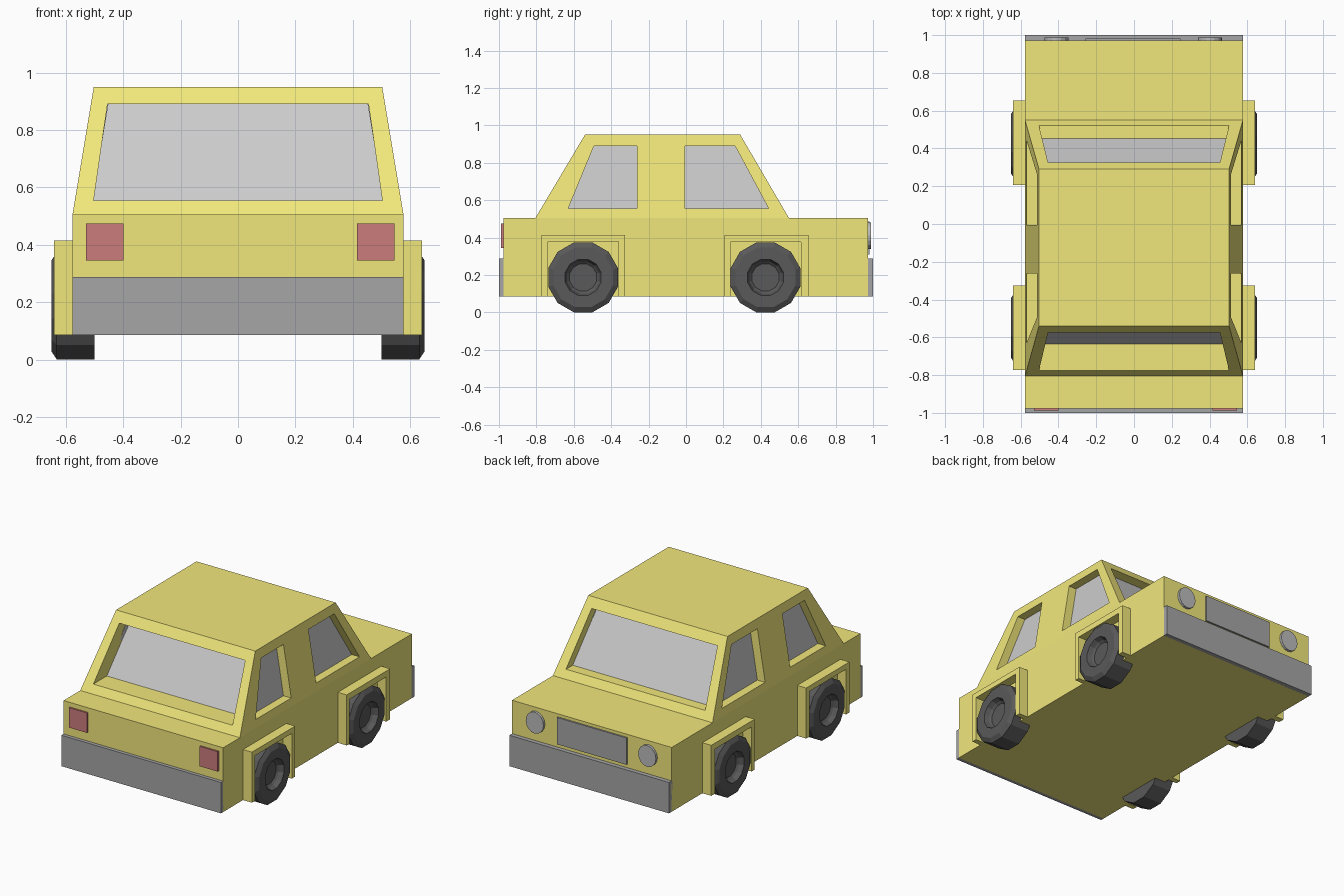
import bpy, bmesh, math
from mathutils import Vector

if "Cube" in bpy.data.objects:
    bpy.data.objects.remove(bpy.data.objects["Cube"])


def material(name, r, g, b):
    m = bpy.data.materials.new(name)
    m.diffuse_color = (r, g, b, 1)
    m.use_nodes = True
    m.node_tree.nodes["Principled BSDF"].inputs["Base Color"].default_value = m.diffuse_color
    return m


YELLOW = material("yellow paint", 0.88, 0.80, 0.20)
TRIM = material("grey trim", 0.38, 0.38, 0.38)
RUBBER = material("dark rubber", 0.10, 0.10, 0.10)
RED = material("red lens", 0.60, 0.20, 0.20)
GLASS = material("glass", 0.56, 0.56, 0.56)
LAMP = material("lamp", 0.50, 0.50, 0.50)


def finish(name, bm, mat):
    bmesh.ops.recalc_face_normals(bm, faces=bm.faces)
    me = bpy.data.meshes.new(name)
    bm.to_mesh(me)
    bm.free()
    ob = bpy.data.objects.new(name, me)
    bpy.context.collection.objects.link(ob)
    if mat:
        me.materials.append(mat)
    return ob


def prism(name, pts, vec, mat=None):
    """Polygon swept along a vector."""
    bm = bmesh.new()
    face = bm.faces.new([bm.verts.new(p) for p in pts])
    ext = bmesh.ops.extrude_face_region(bm, geom=[face], use_keep_orig=True)
    moved = [g for g in ext["geom"] if isinstance(g, bmesh.types.BMVert)]
    bmesh.ops.translate(bm, verts=moved, vec=Vector(vec))
    return finish(name, bm, mat)


def box(name, x0, x1, y0, y1, z0, z1, mat):
    return prism(name, [(x0, y0, z0), (x1, y0, z0), (x1, y1, z0), (x0, y1, z0)],
                 (0, 0, z1 - z0), mat)


def lathe_x(name, profile, sides, centre, side, mat):
    """(x, radius) profile turned about the x axis; side = +1 or -1."""
    bm = bmesh.new()
    rings = []
    for x, r in profile:
        rings.append([bm.verts.new((side * x,
                                    centre[0] + r * math.cos(math.tau * (i + .5) / sides),
                                    centre[1] + r * math.sin(math.tau * (i + .5) / sides)))
                      for i in range(sides)])
    for a, b in zip(rings, rings[1:]):
        for i in range(sides):
            j = (i + 1) % sides
            bm.faces.new((a[i], a[j], b[j], b[i]))
    bm.faces.new(rings[0])
    bm.faces.new(rings[-1])
    return finish(name, bm, mat)


# Lower body and bumpers
W = 0.577
box("body", -W, W, -0.977, 0.972, 0.085, 0.505, YELLOW)
box("rear_bumper", -W, W, -1.0, -0.97, 0.085, 0.287, TRIM)
box("front_bumper", -W, W, 0.965, 1.0, 0.085, 0.287, TRIM)

# Tapered cabin
Z0, Z1 = 0.505, 0.95
bm = bmesh.new()
low = [bm.verts.new(p) for p in [(-W, -.805, Z0), (W, -.805, Z0), (W, .55, Z0), (-W, .55, Z0)]]
top = [bm.verts.new(p) for p in [(-.503, -.54, Z1), (.503, -.54, Z1), (.503, .29, Z1), (-.503, .29, Z1)]]
bm.faces.new(low)
bm.faces.new(top)
for i in range(4):
    j = (i + 1) % 4
    bm.faces.new((low[i], low[j], top[j], top[i]))
cabin = finish("cabin", bm, YELLOW)


# Recessed windows: outline on the sloping wall, inward direction, depth
def on_slope(a, b, z):
    return a + (b - a) * (z - Z0) / (Z1 - Z0)


def window(name, pts, direction, depth):
    d = Vector(direction)
    pts = [Vector(p) for p in pts]
    cutter = prism(name + "_cutter", [p - d * 0.06 for p in pts], d * (depth + 0.06), YELLOW)
    mod = cabin.modifiers.new(name, "BOOLEAN")
    mod.operation = "DIFFERENCE"
    mod.solver = "EXACT"
    mod.object = cutter
    bpy.context.view_layer.objects.active = cabin
    bpy.ops.object.modifier_apply(modifier=mod.name)
    bpy.data.objects.remove(cutter)
    prism(name + "_glass", [p + d * (depth - 0.004) for p in pts], d * 0.005, GLASS)


END = [(-.503, .555), (.503, .555), (.455, .89), (-.455, .89)]
window("rear_window", [(x, on_slope(-.805, -.54, z), z) for x, z in END], (0, 1, 0), 0.143)
window("windscreen", [(x, on_slope(.55, .29, z), z) for x, z in END], (0, -1, 0), 0.073)
REAR_SIDE = [(-.63, .555), (-.263, .555), (-.263, .89), (-.492, .89)]
FRONT_SIDE = [(-.005, .555), (.442, .555), (.262, .89), (-.005, .89)]
for s, side in ((-1, "left"), (1, "right")):
    for label, outline in (("rear", REAR_SIDE), ("front", FRONT_SIDE)):
        window(f"{side}_{label}_side_window",
               [(s * on_slope(W, .503, z), y, z) for y, z in outline], (-s, 0, 0), 0.06)

# Wheels and square wheel arches
WHEEL = [(.50, .193), (.632, .193), (.65, .165), (.65, .10), (.622, .088), (.61, .075), (.61, .001)]
for s, side in ((-1, "left"), (1, "right")):
    for label, yc, y0, y1, i0, i1, zt in (("rear", -.55, -.772, -.325, -.738, -.36, .38),
                                          ("front", .425, .207, .655, .238, .615, .376)):
        lathe_x(f"{side}_{label}_wheel", WHEEL, 12, (yc, .187), s, RUBBER)
        arch = [(y0, .085), (y0, .415), (y1, .415), (y1, .085),
                (i1, .085), (i1, zt), (i0, zt), (i0, .085)]
        prism(f"{side}_{label}_wheel_arch", [(s * .57, y, z) for y, z in arch],
              (s * .071, 0, 0), YELLOW)

# Tail lights, headlights and grille
for x, side in ((-.465, "left"), (.48, "right")):
    box(f"{side}_tail_light", x - .065, x + .065, -.988, -.97, .345, .475, RED)
for x, side in ((-.41, "left"), (.403, "right")):
    ring = [(x + .064 * math.cos(math.tau * i / 16), .965, .41 + .07 * math.sin(math.tau * i / 16))
            for i in range(16)]
    prism(f"{side}_headlight", ring, (0, .023, 0), LAMP)
box("grille", -.258, .246, .965, .982, .31, .485, TRIM)
